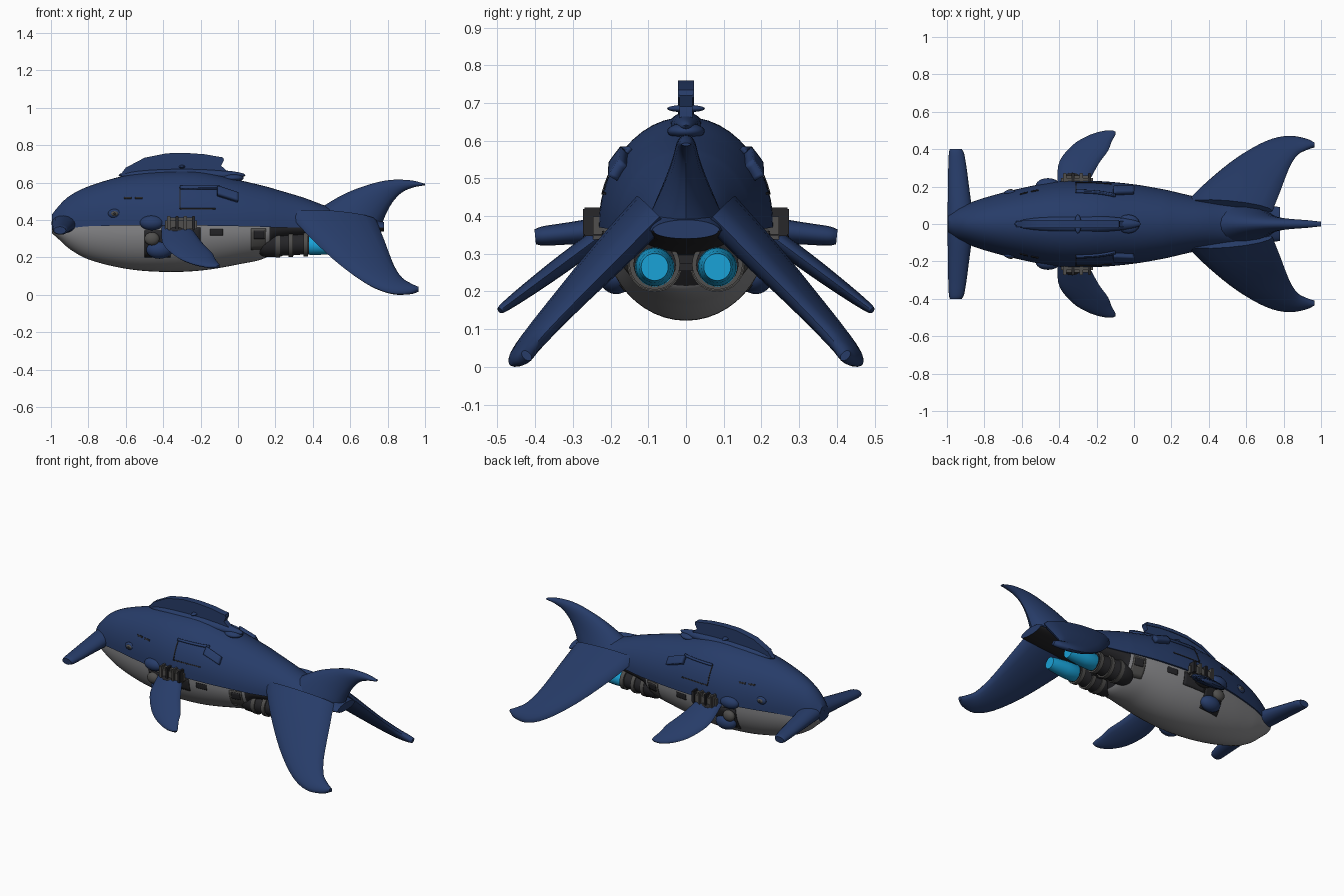
import bpy, bmesh, math
from mathutils import Vector, Matrix

if "Cube" in bpy.data.objects:
    bpy.data.objects.remove(bpy.data.objects["Cube"])


def material(name, r, g, b):
    m = bpy.data.materials.new(name)
    m.use_nodes = True
    m.diffuse_color = (r, g, b, 1)
    node = m.node_tree.nodes["Principled BSDF"]
    node.inputs["Base Color"].default_value = (r, g, b, 1)
    node.inputs["Roughness"].default_value = 0.6
    return m


navy = material("navy hull", .02, .045, .14)
pale = material("pale belly", .25, .25, .26)
steel = material("steel machinery", .08, .078, .075)
dark = material("dark machinery", .02, .02, .023)
cyan = material("cyan glow", .01, .36, .68)


def finish(name, bm, mats, mirror=False, solid=0):
    bmesh.ops.recalc_face_normals(bm, faces=bm.faces)
    me = bpy.data.meshes.new(name)
    bm.to_mesh(me)
    bm.free()
    ob = bpy.data.objects.new(name, me)
    bpy.context.collection.objects.link(ob)
    for m in mats:
        me.materials.append(m)
    if solid:
        mod = ob.modifiers.new("thickness", 'SOLIDIFY')
        mod.thickness = solid
        mod.offset = 0
    if mirror:
        ob.modifiers.new("mirror", 'MIRROR').use_axis = (False, True, False)
    bpy.ops.object.select_all(action='DESELECT')
    ob.select_set(True)
    bpy.context.view_layer.objects.active = ob
    bpy.ops.object.shade_smooth_by_angle(angle=math.radians(40))
    return ob


def interp(rows, t):
    """Smooth interpolation of rows keyed by their first value."""
    t = min(max(t, rows[0][0]), rows[-1][0])
    i = 0
    while i < len(rows) - 2 and t > rows[i + 1][0]:
        i += 1
    v = [Vector(r[1:]) for r in rows]
    k = [r[0] for r in rows]

    def slope(j):
        a, b = max(j - 1, 0), min(j + 1, len(rows) - 1)
        return (v[b] - v[a]) / (k[b] - k[a])
    h = k[i + 1] - k[i]
    u = (t - k[i]) / h
    return (v[i] * (2*u**3 - 3*u**2 + 1) + slope(i) * h * (u**3 - 2*u**2 + u)
            + v[i + 1] * (3*u**2 - 2*u**3) + slope(i + 1) * h * (u**3 - u**2))


def loft(bm, rings, rule=lambda i, j: 0):
    loops = [[bm.verts.new(p) for p in ring] for ring in rings]
    n = len(loops[0])
    for i in range(len(loops) - 1):
        for j in range(n):
            f = bm.faces.new((loops[i][j], loops[i][(j + 1) % n],
                              loops[i + 1][(j + 1) % n], loops[i + 1][j]))
            f.material_index = rule(i, j)
    bm.faces.new(loops[0]).material_index = rule(0, 0)
    bm.faces.new(loops[-1]).material_index = rule(len(loops) - 2, 0)


# Hull stations: x, top, colour line, bottom, half width
HULL = [(-.995, .43, .355, .33, .05), (-.95, .485, .345, .29, .085),
        (-.9, .53, .355, .245, .105), (-.8, .58, .367, .19, .14),
        (-.6, .638, .37, .14, .192), (-.4, .66, .37, .123, .228),
        (-.2, .658, .37, .13, .23), (0, .615, .367, .163, .212),
        (.16, .577, .363, .205, .185), (.2, .565, .36, .27, .176),
        (.35, .52, .36, .3, .142), (.5, .465, .36, .32, .12),
        (.65, .425, .36, .33, .11), (.78, .39, .36, .34, .09)]


def side(x, z):
    top, mid, bot, w = interp(HULL, x)
    if z > mid:
        return w * math.sqrt(max(0, 1 - ((z - mid) / (top - mid))**2))
    return .95 * w * math.sqrt(max(0, 1 - ((mid - z) / (mid - bot))**2))


# Hull with a stepped belly below the colour line
N, M = 24, 90
xs = [-.995 + 1.775 * i / M for i in range(M + 1)]
rings = []
for x in xs:
    top, mid, bot, w = interp(HULL, x)
    arc = [math.pi * k / N for k in range(N + 1)]
    rings.append([(x, w * math.cos(a), mid + (top - mid) * math.sin(a)) for a in arc] +
                 [(x, -.95 * w * math.cos(a), mid - (mid - bot) * math.sin(a)) for a in arc])
bm = bmesh.new()
loft(bm, rings, lambda i, j: 0 if j <= N or j == 2 * N + 1 else (1 if xs[i] < .16 else 2))
finish("hull", bm, [navy, pale, dark])


def fin(name, pairs, place, normal, mirror=True, steps=24):
    """Blade between a leading and a trailing edge: (lead a, b, trail a, b, half thickness)."""
    rows = [(i, *p) for i, p in enumerate(pairs)]
    normal = Vector(normal).normalized()
    rings = []
    for i in range(steps + 1):
        la, lb, ta, tb, th = interp(rows, i * (len(rows) - 1) / steps)
        ring = []
        for k in range(16):
            a = math.tau * k / 16
            u = (1 - math.cos(a)) / 2
            ring.append(Vector(place(la + (ta - la) * u, lb + (tb - lb) * u))
                        + normal * th * math.sin(a))
        rings.append(ring)
    bm = bmesh.new()
    loft(bm, rings)
    return finish(name, bm, [navy], mirror)


# Tail flukes: one upright, two spreading down
fin("upper_fluke", [(.40, .44, .76, .35, .10), (.55, .53, .79, .43, .06),
                    (.67, .58, .83, .50, .038), (.80, .613, .88, .55, .027),
                    (.92, .613, .94, .575, .02), (1.0, .594, 1.0, .586, .012)],
    lambda a, b: (a, 0, b), (0, 1, 0), False)
fin("lower_fluke", [(.27, .11, .74, .07, .05), (.40, .235, .78, .17, .045),
                    (.55, .355, .81, .25, .036), (.70, .44, .84, .32, .03),
                    (.82, .468, .88, .375, .026), (.92, .453, .925, .40, .022),
                    (.965, .43, .965, .415, .016)],
    lambda a, b: (a, b, .44 - .95 * (b - .08) - .15 * (a - .4)), (0, .7, .72))

# Pectoral fins and hammer-shaped head wing
fin("pectoral_fin", [(-.41, .21, -.25, .21, .025), (-.40, .33, -.19, .32, .024),
                     (-.33, .42, -.14, .39, .02), (-.25, .47, -.12, .44, .016),
                     (-.17, .495, -.10, .475, .012), (-.12, .497, -.098, .49, .008)],
    lambda a, b: (a, b, .33 - .74 * (b - .25)), (0, .6, .8))
fin("head_wing", [(-.998, 0, -.85, 0, .05), (-.996, .1, -.868, .1, .045),
                  (-.995, .2, -.882, .2, .037), (-.993, .3, -.895, .3, .03),
                  (-.99, .375, -.908, .375, .026), (-.985, .4, -.92, .4, .02)],
    lambda a, b: (a, b, .385 - .1 * b), (0, .1, 1))


def prism(name, outline, half, mat):
    bm = bmesh.new()
    loft(bm, [[(x, y, z) for x, z in outline] for y in (-half, half)])
    return finish(name, bm, [mat])


# Dorsal fin with cap, flared foot and small winglets
ridge = [(-.63, .64), (-.60, .68), (-.5, .733), (-.38, .757), (-.28, .759), (-.18, .752), (-.08, .735)]
prism("dorsal_fin", ridge + [(-.075, .72), (-.09, .69), (-.05, .655), (.02, .61), (-.3, .6)], .017, navy)
prism("dorsal_cap", ridge[1:] + [(x, z - .02) for x, z in reversed(ridge[1:])], .021, navy)


def ellipsoid(name, centre, radii, mat, mirror=True):
    bm = bmesh.new()
    bmesh.ops.create_uvsphere(bm, u_segments=24, v_segments=14, radius=1,
                              matrix=Matrix.Translation(centre) @ Matrix.Diagonal((*radii, 1)))
    return finish(name, bm, [mat], mirror)


def box(name, centre, size, mat, mirror=True):
    bm = bmesh.new()
    bmesh.ops.create_cube(bm, size=1, matrix=Matrix.Translation(centre) @ Matrix.Diagonal((*size, 1)))
    bmesh.ops.bevel(bm, geom=bm.edges[:], offset=min(size) * .2, segments=2, affect='EDGES')
    return finish(name, bm, [mat], mirror)


ellipsoid("dorsal_foot", (-.3, 0, .64), (.34, .045, .035), navy, False)
ellipsoid("dorsal_sensor", (-.3, 0, .685), (.018, .05, .01), navy, False)
ellipsoid("dorsal_tail_collar", (-.03, 0, .625), (.06, .05, .022), navy, False)


def patch(name, x0, x1, z0, z1, mat, lift=.004, slant=0):
    """Curved plate hugging the flank."""
    bm = bmesh.new()
    nu, nv = 8, 5
    grid = []
    for i in range(nu + 1):
        x = x0 + (x1 - x0) * i / nu
        for j in range(nv + 1):
            z = z0 + (z1 - z0) * j / nv + slant * i / nu
            grid.append(bm.verts.new((x, side(x, z) + lift / 2, z)))
    for i in range(nu):
        for j in range(nv):
            a = i * (nv + 1) + j
            bm.faces.new((grid[a], grid[a + 1], grid[a + nv + 2], grid[a + nv + 1]))
    finish(name, bm, [mat], True, lift)


# Flank hatch, raised rails and gill slits
patch("hatch_seam_front", -.313, -.307, .46, .575, dark, .003)
patch("hatch_seam_bottom", -.31, -.12, .457, .463, dark, .003)
patch("upper_rail", -.31, -.1, .568, .58, navy, .014)
patch("rail_bracket", -.11, .0, .535, .575, navy, .03, -.035)
for x in (-.61, -.55):
    patch("gill_slit", x, x + .04, .513, .522, dark, .004)

# Belly windows and engine bay openings
patch("belly_window", -.15, -.08, .318, .352, dark)
patch("engine_bay_frame", .07, .15, .24, .355, steel)
patch("engine_bay_opening", .085, .14, .3, .345, dark, .008)
patch("fin_bay", -.5, -.36, .2, .345, dark)
patch("fin_bay_rear", -.36, -.2, .28, .36, dark)

# Eyes
ellipsoid("eye_rim", (-.66, side(-.66, .435) - .004, .435), (.035, .014, .024), navy)
ellipsoid("eye", (-.66, side(-.66, .435) + .004, .435), (.02, .01, .014), steel)
ellipsoid("pupil", (-.66, side(-.66, .435) + .011, .435), (.008, .005, .008), dark)

# Pectoral joints: machinery block, ribs, shoulder dome and lower pod
box("fin_joint", (-.305, .225, .375), (.17, .07, .075), steel)
for i in range(4):
    box("joint_rib", (-.37 + i * .044, .245, .385), (.018, .055, .075), dark if i % 2 else steel)
ellipsoid("joint_ball", (-.33, .235, .335), (.06, .04, .035), dark)
ellipsoid("shoulder_dome", (-.46, .205, .385), (.065, .04, .04), navy)
ellipsoid("shoulder_knob", (-.46, .215, .30), (.04, .025, .035), steel)
ellipsoid("lower_pod", (-.42, .185, .24), (.07, .045, .047), navy)


def tube(name, rows, y, z, mat):
    bm = bmesh.new()
    loft(bm, [[(x, y + r * math.cos(math.tau * k / 28), z + r * math.sin(math.tau * k / 28))
               for k in range(28)] for x, r in rows])
    return finish(name, bm, [mat], True)


# Twin engines with glowing nozzles
tube("engine", [(.1, .05), (.14, .068), (.22, .07), (.24, .062), (.29, .062), (.31, .058), (.38, .056)],
     .083, .272, dark)
for x in (.2, .27, .35):
    tube("engine_band", [(x, .058), (x, .073 - .04 * (x - .2)), (x + .025, .073 - .04 * (x - .2)),
                         (x + .025, .058)], .083, .272, steel)
tube("nozzle", [(.37, .046), (.385, .052), (.46, .05), (.54, .042), (.57, .036)], .083, .265, cyan)
box("engine_cradle", (.22, 0, .3), (.2, .1, .09), dark, False)
